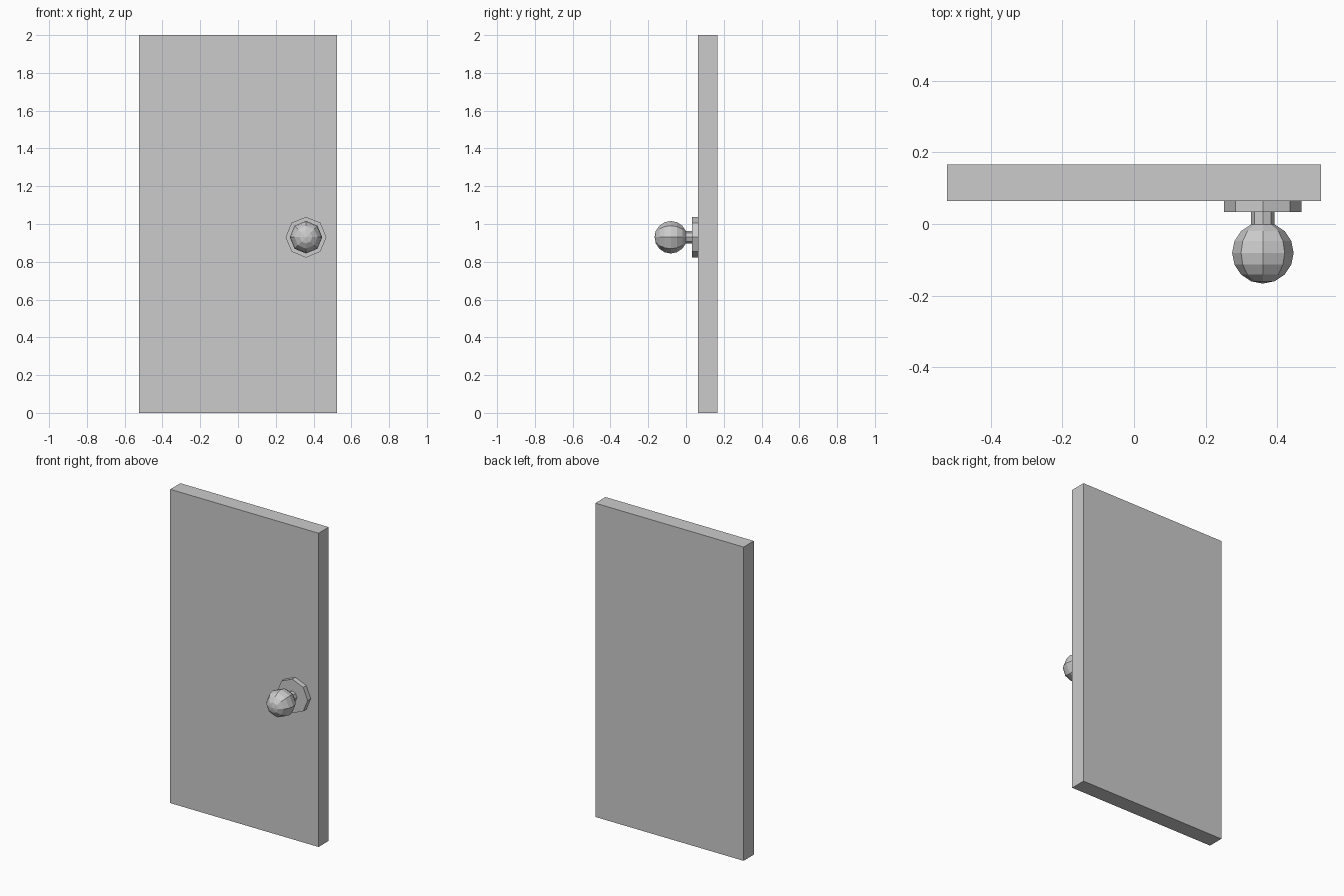
import bpy
from math import pi

if "Cube" in bpy.data.objects:
    bpy.data.objects.remove(bpy.data.objects["Cube"])

KNOB_X, KNOB_Z = 0.36, 0.93


def disc(name, radius, y0, y1):
    """Eight-sided cylinder along y, with corners on the x and z axes."""
    bpy.ops.mesh.primitive_cylinder_add(
        vertices=8, radius=radius, depth=y1 - y0,
        location=(KNOB_X, (y0 + y1) / 2, KNOB_Z), rotation=(pi / 2, 0, 0))
    bpy.context.object.name = name


# door slab
bpy.ops.mesh.primitive_cube_add(size=1, location=(0, 0.1155, 1))
door = bpy.context.object
door.name = "door_panel"
door.scale = (1.046, 0.102, 2)

# octagonal backplate and stem
disc("knob_backplate", 0.108, 0.033, 0.0645)
disc("knob_stem", 0.033, -0.01, 0.033)

# faceted round knob, poles along y
bpy.ops.mesh.primitive_uv_sphere_add(
    segments=8, ring_count=8, radius=0.086,
    location=(KNOB_X, -0.0805, KNOB_Z), rotation=(pi / 2, 0, 0))
bpy.context.object.name = "door_knob"
